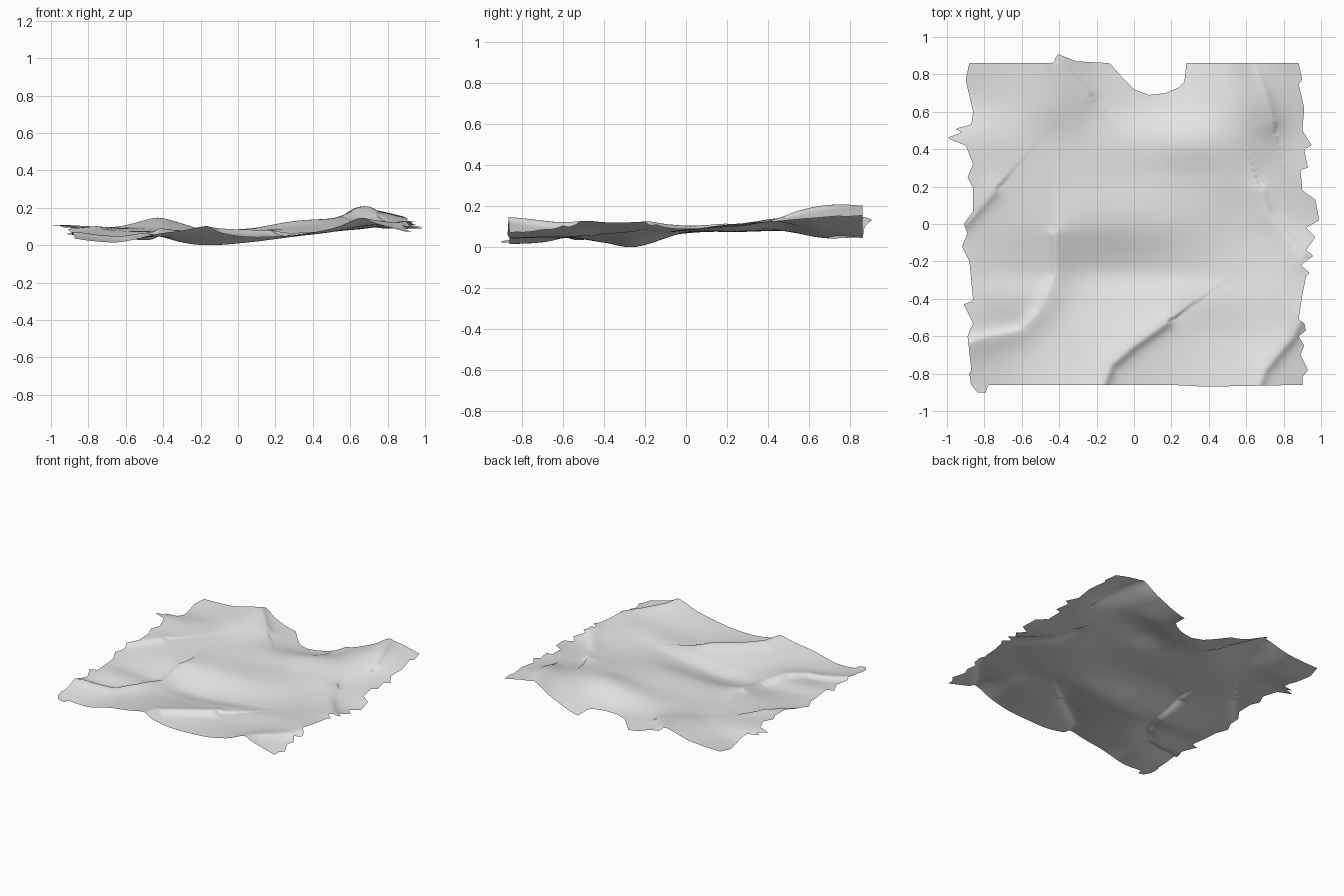
import bpy
import bmesh
from mathutils import Vector

COLS, ROWS = 160, 200

# Broad height field, in hundredths, on an uneven lattice
GRID_X = [-95, -65, -42, -18, 6, 30, 50, 68, 92]
GRID_Y = [-86, -60, -40, -25, 0, 25, 45, 65, 86]
HEIGHTS = [
    [5.5, 2.5, 7, 8, 5.5, 6.5, 9.5, 13, 8],
    [7, 3, 5, 6, 6, 6, 8, 11, 10],
    [7, 6, 4, 3, 4.5, 7, 9, 11, 12],
    [7, 5, 3, 1, 2.5, 5.5, 8, 10, 12],
    [8, 8, 8, 8, 8.5, 9, 9, 9, 10],
    [11, 9.5, 9, 8.5, 9, 11, 12, 11, 13],
    [12, 10.5, 10, 9, 10, 14, 15, 14.5, 14],
    [8, 10, 13, 8, 6, 9, 15, 19, 15.5],
    [10, 11, 14, 7, 5, 6, 13, 20, 16],
]

# Torn side edges as (y, x); hems as (x, y)
LEFT = [(-87, -87), (-80, -88), (-78, -87), (-60, -89), (-53, -86), (-43, -91),
        (-41, -86), (-20, -88), (-12, -92), (-5, -89), (0, -91), (7, -86),
        (19, -86), (25, -89), (32, -86), (42, -90), (46, -100), (49, -92),
        (51, -96), (53, -87), (60, -86), (77, -90), (86, -88)]
RIGHT = [(-87, 90), (-82, 90), (-78, 93), (-70, 89), (-65, 91), (-60, 88),
         (-57, 92), (-53, 91), (-51, 88), (-38, 90), (-28, 92), (-26, 94),
         (-22, 89), (-17, 96), (-14, 92), (-7, 97), (-2, 92), (2, 99),
         (13, 97), (18, 90), (29, 89), (30, 93), (40, 91), (42, 95),
         (50, 90), (62, 91), (75, 88), (77, 90), (86, 88)]
FRONT = [(-89, -83), (-84, -90), (-79, -90), (-78, -86), (20, -86), (38, -87), (90, -86)]
BACK = [(-88, 86), (-43, 86), (-41, 91), (-31, 87), (-13, 86), (-6, 78), (0, 72),
        (8, 69), (17, 70), (24, 73), (27, 76), (28, 86), (90, 86)]

# Creases: crest height and path; the steep side lies right of travel
FOLDS = [
    (3.5, [(-17, -88), (-12, -75), (0, -65), (17, -53)]),
    (3, [(66, -88), (70, -78), (85, -60), (90, -50)]),
    (3, [(-42, -6), (-42, -27), (-50, -46), (-60, -57), (-85, -62)]),
    (2.5, [(90, -17), (72, 5), (68, 17)]),
    (2, [(-25, 70), (-42, 87)]),
    (2.5, [(74, 55), (70, 70), (63, 87)]),
    (2, [(-90, 0), (-75, 17)]),
]


def linear(points, t):
    """Piecewise linear lookup."""
    for (a, va), (b, vb) in zip(points, points[1:]):
        if t <= b:
            return va + (vb - va) * max(0, (t - a) / (b - a))
    return points[-1][1]


def spline(xs, vs, t):
    """Smooth curve through unevenly spaced values."""
    last = len(xs) - 1
    t = min(max(t, xs[0]), xs[-1])
    i = 0
    while i < last - 1 and t > xs[i + 1]:
        i += 1

    def slope(k):
        a, b = max(k - 1, 0), min(k + 1, last)
        return (vs[b] - vs[a]) / (xs[b] - xs[a])

    h = xs[i + 1] - xs[i]
    s = (t - xs[i]) / h
    blend = s * s * (3 - 2 * s)
    return (vs[i] * (1 - blend) + vs[i + 1] * blend
            + h * s * (1 - s) * ((1 - s) * slope(i) - s * slope(i + 1)))


def crease(x, y, height, path):
    """Ridge with a gentle side and a steep side, fading at the inner end."""
    p = Vector((x, y))
    best, side = 1000, 1
    for a, b in zip(path, path[1:]):
        a, d = Vector(a), Vector(b) - Vector(a)
        s = min(max((p - a).dot(d) / d.length_squared, 0), 1)
        gap = p - a - d * s
        if gap.length < best:
            best = gap.length
            side = d.x * gap.y - d.y * gap.x
    width = 9 if side > 0 else 3
    return height / (1 + (best / width) ** 2)


def surface_point(u, v):
    x = -87 + 177 * u
    y = -86 + 172 * v
    # Pull the hems, then the torn sides, onto their outlines
    y += (linear(BACK, x) - 86) * max(0, (v - 0.65) / 0.35)
    y += (linear(FRONT, x) + 86) * max(0, 1 - v / 0.15)
    x += (linear(LEFT, y) + 87) * max(0, 1 - u / 0.1)
    x += (linear(RIGHT, y) - 90) * max(0, (u - 0.9) / 0.1)
    z = spline(GRID_Y, [spline(GRID_X, row, x) for row in HEIGHTS], y)
    z += sum(crease(x, y, h, path) for h, path in FOLDS)
    return Vector((x, y, z)) / 100


# Cloth sheet
bm = bmesh.new()
verts = [[bm.verts.new(surface_point(i / COLS, j / ROWS)) for i in range(COLS + 1)]
         for j in range(ROWS + 1)]
for near, far in zip(verts, verts[1:]):
    for i in range(COLS):
        bm.faces.new((near[i], near[i + 1], far[i + 1], far[i]))
lowest = min(v.co.z for v in bm.verts)
for v in bm.verts:
    v.co.z -= lowest
mesh = bpy.data.meshes.new("torn_cloth")
bm.to_mesh(mesh)
bm.free()

cube = bpy.data.objects.get("Cube")
if cube:
    bpy.data.objects.remove(cube, do_unlink=True)

cloth = bpy.data.objects.new("torn_cloth", mesh)
bpy.context.collection.objects.link(cloth)
mesh.polygons.foreach_set("use_smooth", [True] * len(mesh.polygons))

# Plain pale grey fabric
fabric = bpy.data.materials.new("pale_grey_fabric")
fabric.use_nodes = True
colour = (0.8, 0.8, 0.8, 1)
fabric.diffuse_color = colour
fabric.node_tree.nodes["Principled BSDF"].inputs["Base Color"].default_value = colour
mesh.materials.append(fabric)
